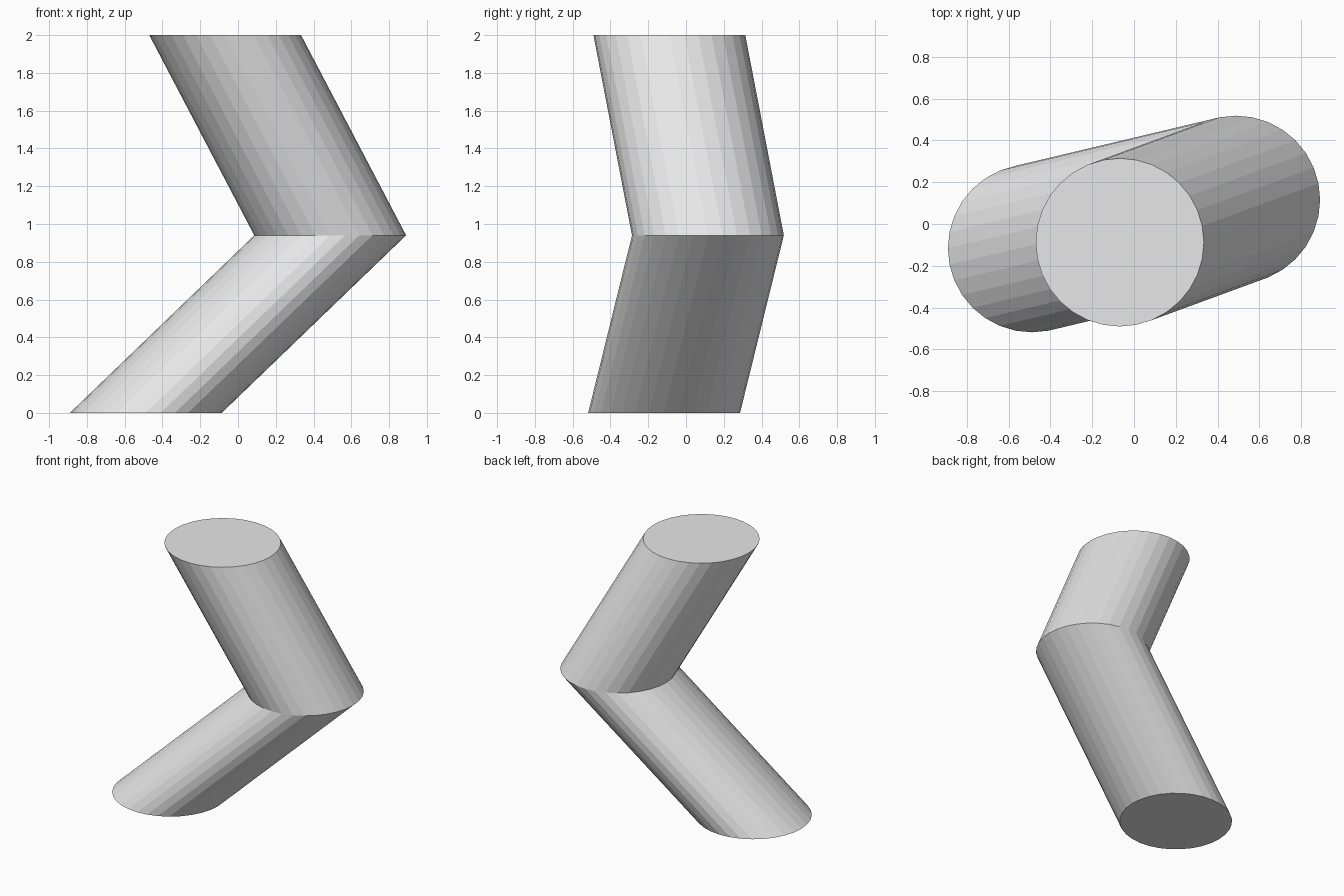
import bpy
import bmesh
from mathutils import Matrix

cube = bpy.data.objects.get("Cube")
if cube:
    bpy.data.objects.remove(cube, do_unlink=True)

SIDES = 32
RADIUS = 0.402

# Plain grey material
grey = bpy.data.materials.new("light_grey")
grey.use_nodes = True
grey.diffuse_color = (0.8, 0.8, 0.8, 1)
grey.node_tree.nodes["Principled BSDF"].inputs["Base Color"].default_value = (0.8, 0.8, 0.8, 1)

# Centres of the level circular sections, from the foot up to the top
centres = [(-0.488, -0.116, 0), (0.488, 0.116, 0.94), (-0.068, -0.088, 2)]

bm = bmesh.new()
rings = [
    bmesh.ops.create_circle(bm, segments=SIDES, radius=RADIUS,
                            matrix=Matrix.Translation(c))["verts"]
    for c in centres
]

# Slanted walls between neighbouring sections
for low, high in zip(rings, rings[1:]):
    for i in range(SIDES):
        j = (i + 1) % SIDES
        bm.faces.new((low[i], low[j], high[j], high[i]))

# Flat end caps
bm.faces.new(rings[0])
bm.faces.new(rings[-1])
bmesh.ops.recalc_face_normals(bm, faces=bm.faces[:])

mesh = bpy.data.meshes.new("bent_column")
bm.to_mesh(mesh)
bm.free()
mesh.materials.append(grey)
column = bpy.data.objects.new("bent_column", mesh)
bpy.context.collection.objects.link(column)
